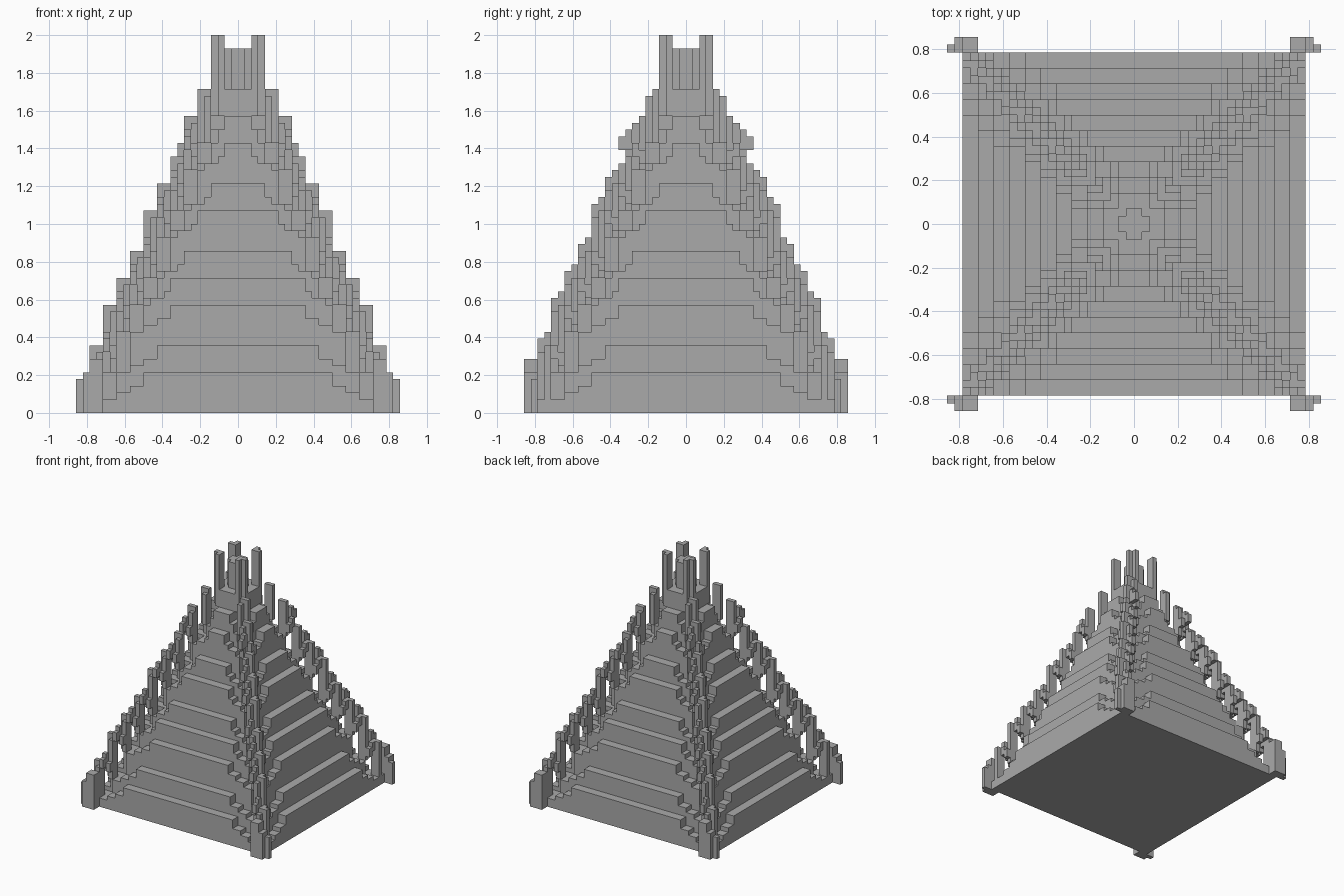
import bpy
import bmesh
from mathutils import Matrix, Vector

cube = bpy.data.objects.get("Cube")
if cube:
    bpy.data.objects.remove(cube, do_unlink=True)

U = 1 / 28  # one block
TOPS = [6, 10, 16, 20, 24, 30, 34, 40, 44, 48]
FLATS = [14, 12, 10, 10, 8, 6, 4, 2, 2, 2]

stone = bpy.data.materials.new("grey_stone")
stone.use_nodes = True
GREY = (0.4, 0.4, 0.4, 1)
stone.diffuse_color = GREY
bsdf = next(n for n in stone.node_tree.nodes if n.type == 'BSDF_PRINCIPLED')
bsdf.inputs["Base Color"].default_value = GREY


def add_box(bm, x, y, z):
    """Add a box from (low, high) ranges given in blocks."""
    lo, hi = Vector((x[0], y[0], z[0])), Vector((x[1], y[1], z[1]))
    m = Matrix.Translation((lo + hi) / 2 * U) @ Matrix.Diagonal((hi - lo) * U).to_4x4()
    bmesh.ops.create_cube(bm, size=1, matrix=m)


def add_corners(bm, x, y, z):
    """Add a box mirrored to all four corners."""
    for sx in (-1, 1):
        for sy in (-1, 1):
            add_box(bm, sorted((sx * x[0], sx * x[1])), sorted((sy * y[0], sy * y[1])), z)


def add_cross(bm, a, h, z):
    """Add two crossed bars of half widths a and h."""
    add_box(bm, (-a, a), (-h, h), z)
    if a != h:
        add_box(bm, (-h, h), (-a, a), z)


def finish(bm, name):
    mesh = bpy.data.meshes.new(name)
    bm.to_mesh(mesh)
    bm.free()
    mesh.materials.append(stone)
    obj = bpy.data.objects.new(name, mesh)
    bpy.context.collection.objects.link(obj)


# Base slab
bm = bmesh.new()
add_cross(bm, 22, 22, (0, 2))
finish(bm, "base_slab")

# Stepped tiers, each dipping towards its corners
for k, (top, flat) in enumerate(zip(TOPS, FLATS)):
    half = 22 - 2 * k
    bottom = TOPS[k - 1] - 4 if k else 0
    bm = bmesh.new()
    reach = half - 2 - flat
    for part, drop in ((0, 0), (1, 2), (2, 3), (3, 4)):
        if part == 0 or reach > 0:
            add_cross(bm, flat + round(reach * part / 3), half, (bottom, top - drop))
    finish(bm, f"tier_{k + 1}")

# Hip posts, standing proud of the tier corners over open gaps
for k in range(len(TOPS) - 1):
    h = 22 - 2 * k
    low, high = TOPS[k] - 4, TOPS[k + 1]
    if h == 10:
        high -= 2
    bm = bmesh.new()
    add_corners(bm, (h - 2, h), (h - 2, h - 1), (low, high))
    add_corners(bm, (h - 2, h - 1), (h - 1, h), (low, high - 1))
    # Small blocks clustered beside each post
    if k < 7:
        peak = TOPS[k + 1]
        add_corners(bm, (h - 3, h - 2), (h - 2, h), (peak - 1, peak + 1))
        add_corners(bm, (h - 3, h - 2), (h - 2, h - 1), (peak + 1, peak + 2))
        add_corners(bm, (h - 4, h - 3), (h - 2, h - 1), (peak - 2, peak))
        add_corners(bm, (h - 2, h - 1), (h - 3, h - 2), (peak - 2, peak))
        add_corners(bm, (h - 2, h - 1), (h - 4, h - 3), (peak - 3, peak - 1))
    finish(bm, f"hip_posts_{k + 1}")

# Corner feet
bm = bmesh.new()
add_corners(bm, (20, 22), (22, 24), (0, 8))
add_corners(bm, (22, 23), (22, 24), (0, 6))
add_corners(bm, (23, 24), (22, 23), (0, 5))
finish(bm, "corner_feet")

# Crown pillars and the cross-shaped centre column
bm = bmesh.new()
add_corners(bm, (2, 4), (2, 3), (44, 56))
add_corners(bm, (2, 3), (3, 4), (44, 56))
finish(bm, "crown_pillars")
bm = bmesh.new()
add_cross(bm, 1, 2, (44, 54))
finish(bm, "centre_column")
